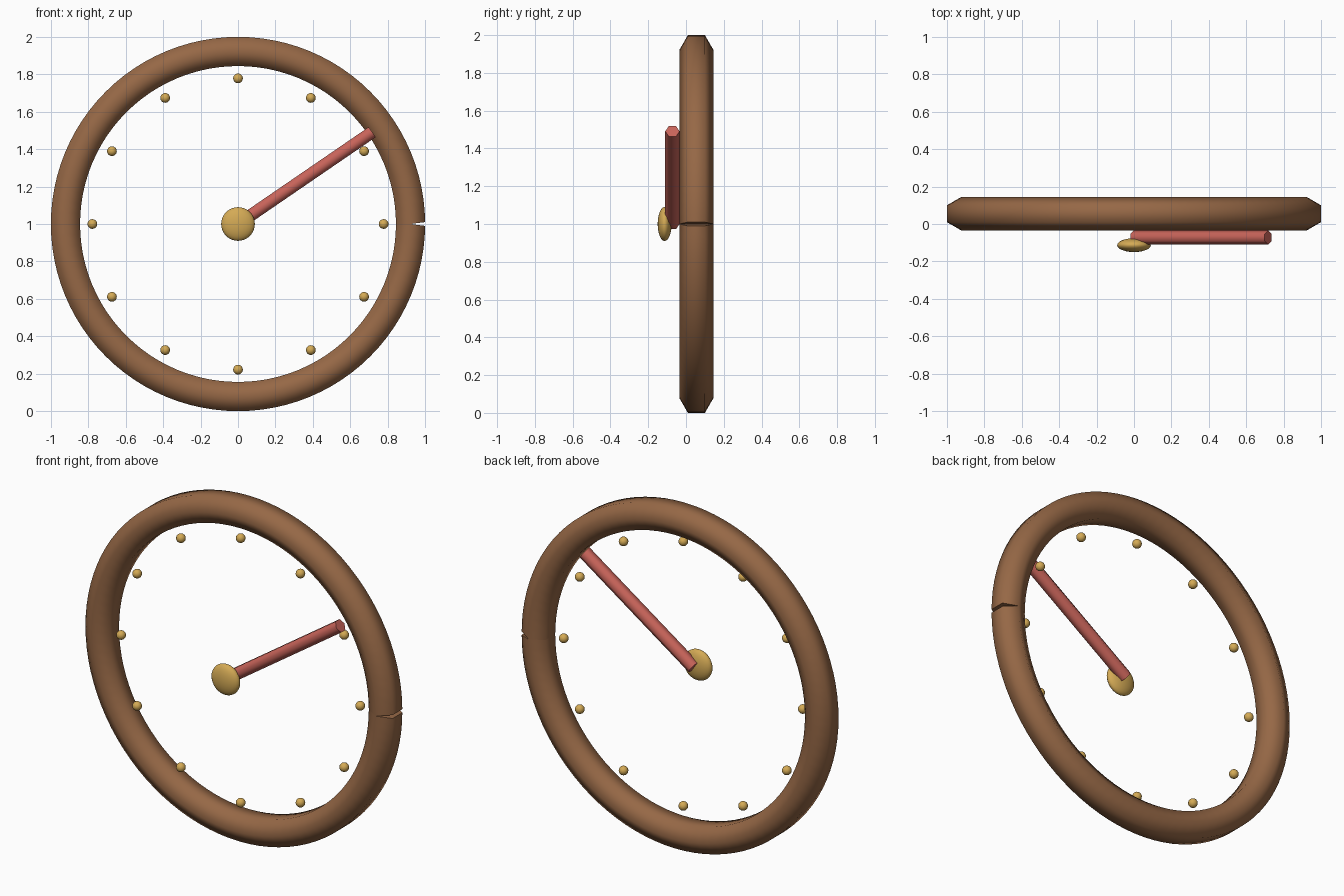
import bpy, bmesh, math
from mathutils import Vector, Matrix

if "Cube" in bpy.data.objects:
    bpy.data.objects.remove(bpy.data.objects["Cube"])


def material(name, rgb):
    m = bpy.data.materials.new(name)
    m.diffuse_color = (*rgb, 1.0)
    m.use_nodes = True
    m.node_tree.nodes["Principled BSDF"].inputs["Base Color"].default_value = m.diffuse_color
    return m


BROWN = material("brown wood", (0.305, 0.138, 0.061))
RED = material("soft red", (0.578, 0.127, 0.102))
GOLD = material("brass gold", (0.658, 0.402, 0.091))


def finish(name, bm, mat):
    bmesh.ops.recalc_face_normals(bm, faces=bm.faces[:])
    mesh = bpy.data.meshes.new(name)
    bm.to_mesh(mesh)
    bm.free()
    mesh.materials.append(mat)
    mesh.shade_smooth()
    mesh.set_sharp_from_angle(angle=math.radians(70))
    obj = bpy.data.objects.new(name, mesh)
    bpy.context.collection.objects.link(obj)
    return obj


def sweep(name, frames, radius, mat):
    """Six-sided tube through (centre, sideways direction) frames, capped at both ends."""
    bm = bmesh.new()
    depth = Vector((0, 1, 0))
    rings = []
    for centre, side in frames:
        ring = []
        for k in range(6):
            a = k * math.pi / 3
            ring.append(bm.verts.new(centre + radius * (math.cos(a) * depth + math.sin(a) * side)))
        rings.append(ring)
    for r0, r1 in zip(rings, rings[1:]):
        for k in range(6):
            j = (k + 1) % 6
            bm.faces.new((r0[k], r0[j], r1[j], r1[k]))
    bm.faces.new(rings[0])
    bm.faces.new(rings[-1])
    return finish(name, bm, mat)


def ellipsoid(name, centre, scale, mat, segments, rows):
    bm = bmesh.new()
    bmesh.ops.create_uvsphere(bm, u_segments=segments, v_segments=rows, radius=1.0)
    bm.transform(Matrix.Translation(centre) @ Matrix.Diagonal((*scale, 1.0)))
    return finish(name, bm, mat)


# Ring rim: an open loop whose two ends tilt, leaving a small notch on the outside
STEPS = 96
TILT = math.pi / 24
frames = []
for i in range(STEPS + 1):
    t = 2 * math.pi * i / STEPS
    s = t + (TILT if i == 0 else -TILT if i == STEPS else 0)
    frames.append((Vector((0.922 * math.cos(t), 0.055, 1 + 0.922 * math.sin(t))),
                   Vector((math.cos(s), 0, math.sin(s)))))
sweep("rim", frames, 0.09, BROWN)

# Single hand, pointing to the upper right
start, end = Vector((0, -0.072, 1.0)), Vector((0.717, -0.072, 1.491))
d = (end - start).normalized()
side = Vector((-d.z, 0, d.x))
sweep("hand", [(start, side), (end, side)], 0.038, RED)

# Flattened centre cap
ellipsoid("centre_cap", (0, -0.113, 1.0), (0.09, 0.037, 0.09), GOLD, 24, 16)

# Twelve hour beads
for h in range(12):
    a = h * math.pi / 6
    ellipsoid(f"hour_bead_{h + 1}", (0.778 * math.sin(a), 0.025, 1 + 0.778 * math.cos(a)),
              (0.026,) * 3, GOLD, 16, 10)
